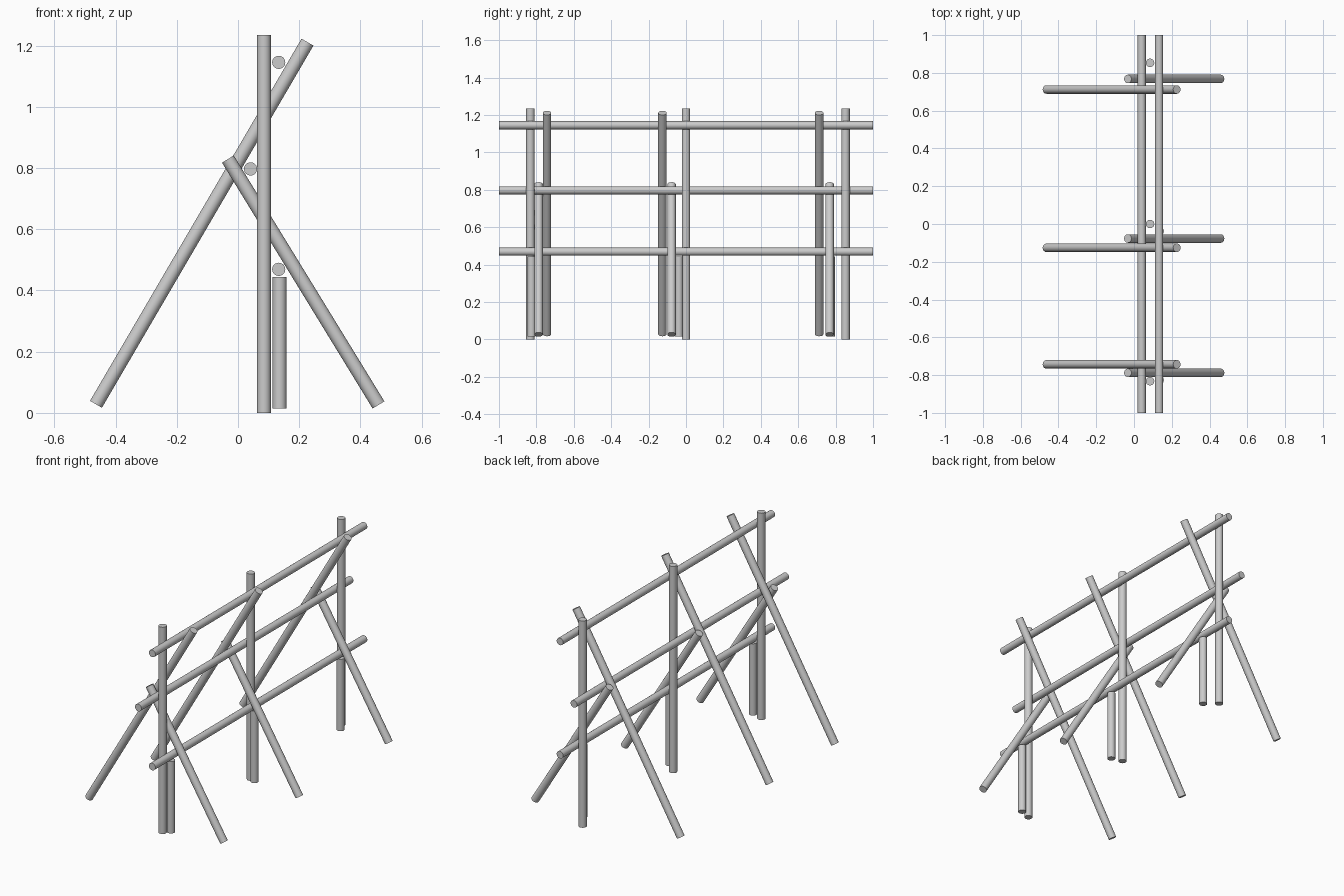
import bpy, math
from mathutils import Vector

if "Cube" in bpy.data.objects:
    bpy.data.objects.remove(bpy.data.objects["Cube"])

R = 0.0225


def pole(name, a, b, r=R):
    """Round pole running between two end centres."""
    a, b = Vector(a), Vector(b)
    d = b - a
    bpy.ops.mesh.primitive_cylinder_add(vertices=24, radius=r, depth=d.length,
                                        location=(a + b) / 2)
    ob = bpy.context.object
    ob.name = ob.data.name = name
    ob.rotation_euler = d.to_track_quat('Z', 'Y').to_euler()
    bpy.ops.object.shade_smooth_by_angle(angle=math.radians(40))
    return ob


# three long rails along y
for name, x, z in (("top_rail", 0.133, 1.145),
                   ("middle_rail", 0.041, 0.797),
                   ("lower_rail", 0.133, 0.469)):
    pole(name, (x, -1, z), (x, 1, z), 0.0215)

# three support frames: y of upright, short prop, long leaning leg, brace
frames = ((-0.832, -0.826, -0.743, -0.788),
          (0.0, -0.038, -0.126, -0.077),
          (0.853, 0.773, 0.712, 0.768))
for i, (yu, yp, yl, yb) in enumerate(frames, 1):
    pole(f"upright_post_{i}", (0.085, yu, 0), (0.085, yu, 1.235))
    pole(f"short_prop_{i}", (0.136, yp, 0.015), (0.136, yp, 0.444))
    pole(f"long_leaning_leg_{i}", (-0.464, yl, 0.028), (0.227, yl, 1.211))
    pole(f"diagonal_brace_{i}", (0.459, yb, 0.026), (-0.033, yb, 0.829))
